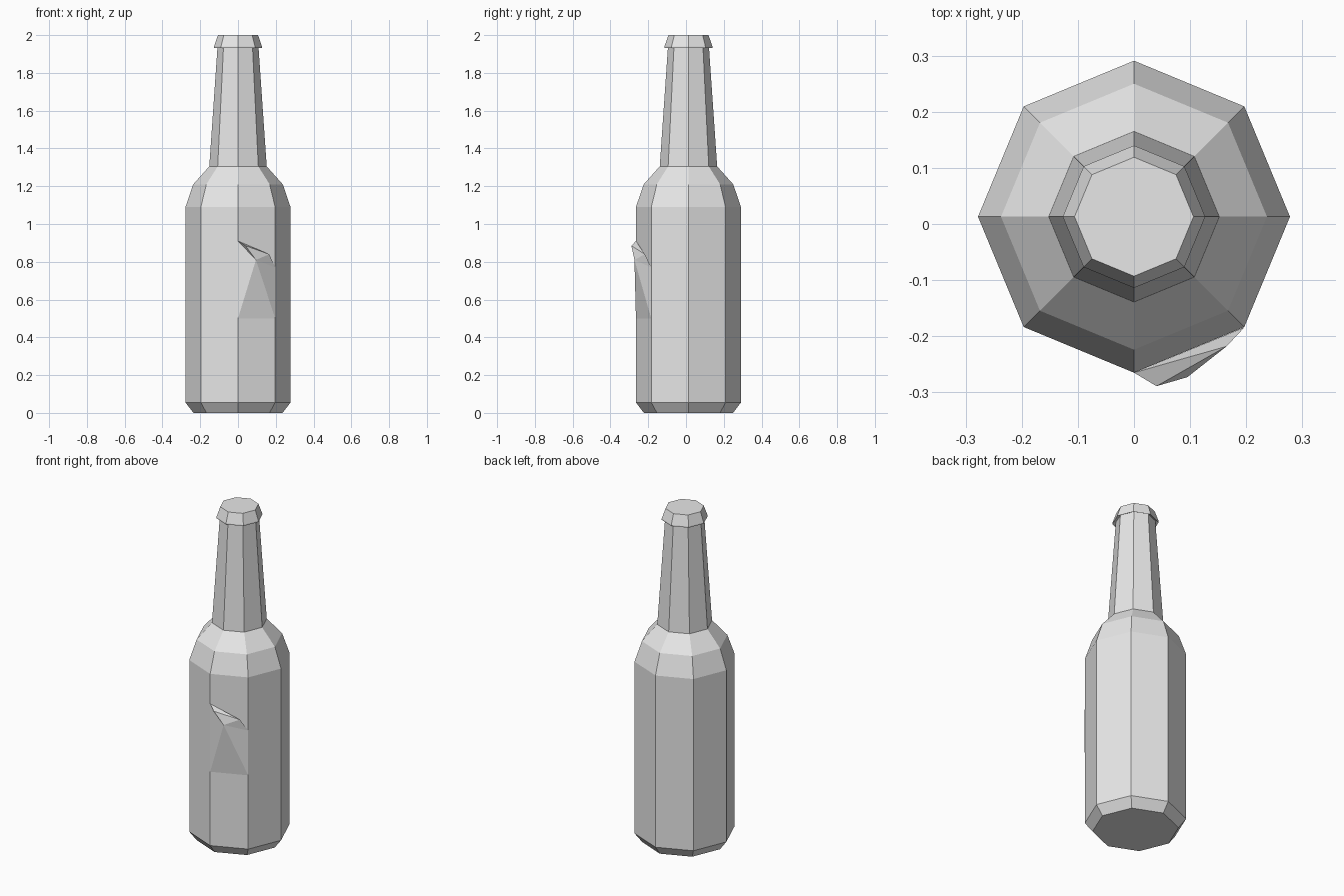
import bpy, bmesh, math
from mathutils import Vector

if "Cube" in bpy.data.objects:
    bpy.data.objects.remove(bpy.data.objects["Cube"], do_unlink=True)

SIDES = 8
CENTRE_Y = 0.013

grey = bpy.data.materials.new("plain grey")
grey.use_nodes = True
colour = (0.8, 0.8, 0.8, 1)
grey.diffuse_color = colour
grey.node_tree.nodes["Principled BSDF"].inputs["Base Color"].default_value = colour


def finish(name, bm):
    bmesh.ops.recalc_face_normals(bm, faces=bm.faces)
    mesh = bpy.data.meshes.new(name)
    bm.to_mesh(mesh)
    bm.free()
    mesh.materials.append(grey)
    obj = bpy.data.objects.new(name, mesh)
    bpy.context.collection.objects.link(obj)
    return obj


def lathe(name, profile):
    """Spin (radius, height) pairs into a capped eight-sided solid."""
    bm = bmesh.new()
    rings = []
    for r, z in profile:
        angles = [math.tau * i / SIDES for i in range(SIDES)]
        rings.append([bm.verts.new((r * math.cos(a), CENTRE_Y + r * math.sin(a), z))
                      for a in angles])
    for low, high in zip(rings, rings[1:]):
        for i in range(SIDES):
            j = (i + 1) % SIDES
            bm.faces.new((low[i], low[j], high[j], high[i]))
    bm.faces.new(rings[0])
    bm.faces.new(rings[-1])
    return finish(name, bm)


# Body, shoulder and neck
lathe("bottle_body", [(0.236, 0), (0.278, 0.055), (0.278, 1.09), (0.237, 1.21),
                      (0.152, 1.305), (0.108, 1.945)])

# Crown cap, flaring out over the neck
lathe("bottle_cap", [(0.105, 1.945), (0.127, 1.933), (0.127, 1.94), (0.106, 2.0)])

# Peeling label corner, lifted from the front-left panel
points = {
    "hinge_a": (0, -0.265, 0.5), "hinge_b": (0.197, -0.184, 0.5),
    "top": (0, -0.265, 0.91), "side": (0.197, -0.184, 0.77),
    "curl": (0.04, -0.289, 0.885), "fold": (0.095, -0.273, 0.81),
    "lip": (0.165, -0.218, 0.84),
}
bm = bmesh.new()
v = {key: bm.verts.new(Vector(co)) for key, co in points.items()}
for face in ("hinge_a hinge_b fold", "hinge_b side fold", "hinge_a fold top",
             "top fold curl", "curl fold lip", "fold side lip",
             "top curl lip", "top lip side", "top side hinge_b hinge_a"):
    bm.faces.new([v[key] for key in face.split()])
finish("peeling_label", bm)
